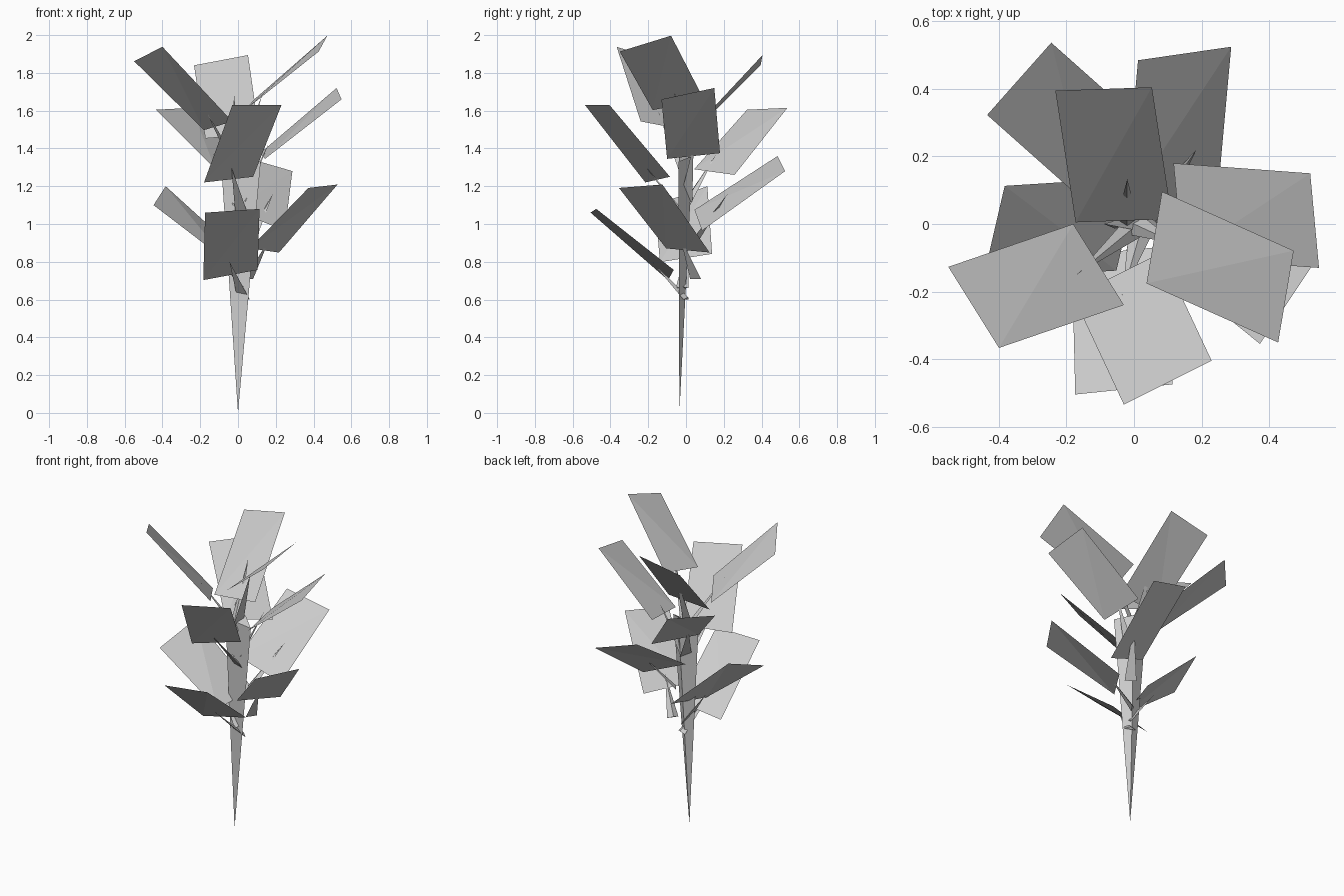
import bpy
from mathutils import Vector

old = bpy.data.objects.get("Cube")
if old:
    bpy.data.objects.remove(old, do_unlink=True)

grey = bpy.data.materials.new("plain grey")
grey.use_nodes = True
colour = (0.6, 0.6, 0.6, 1)
grey.diffuse_color = colour
grey.node_tree.nodes["Principled BSDF"].inputs["Base Color"].default_value = colour


def add_mesh(name, points, faces):
    mesh = bpy.data.meshes.new(name)
    mesh.from_pydata([tuple(p) for p in points], [], faces)
    mesh.materials.append(grey)
    obj = bpy.data.objects.new(name, mesh)
    bpy.context.collection.objects.link(obj)
    return obj


def leaf(name, base, tip, half, twist=0.015):
    """Flat leaf card with a slight twist, creased along one diagonal."""
    base, tip, half = Vector(base), Vector(tip), Vector(half)
    base_half = half - Vector((0, 0, twist))
    corners = [base - base_half, tip - half, tip + half, base + base_half]
    add_mesh(name, corners, [(0, 1, 2), (0, 2, 3)])


def spike(name, base, tip, radius=0.035):
    """Three-sided leaf stalk, wide at the trunk and pointed outside."""
    base, tip = Vector(base), Vector(tip)
    axis = (tip - base).normalized()
    side = axis.cross(Vector((0, 0, 1))).normalized()
    up = side.cross(axis)
    ring = [base + side * radius, base - side * radius, base + up * radius * 0.5]
    add_mesh(name, ring + [tip], [(0, 1, 3), (1, 2, 3), (2, 0, 3), (0, 2, 1)])


# Trunk: thin three-sided wedge that widens upwards from a point
add_mesh("trunk",
         [(0, -0.035, 0), (-0.09, 0, 1.33), (0.12, -0.04, 1.33), (0.03, 0.035, 1.36)],
         [(0, 2, 1), (0, 3, 2), (0, 1, 3), (1, 2, 3)])

# Lower ring of leaves
leaf("front_low_leaf", (-.04, -.08, .73), (-.03, -.49, 1.07), (.144, .015, .01), -.017)
leaf("left_low_leaf", (.14, .01, .86), (.45, -.24, 1.2), (.077, .115, .009), .02)
leaf("right_low_leaf", (-.02, 0, .82), (-.415, -.025, 1.15), (.032, .138, .05), .028)
leaf("back_low_leaf", (.11, .065, 1.02), (.15, .505, 1.32), (.138, .02, -.04))

# Middle ring
leaf("front_mid_leaf", (-.05, -.15, 1.235), (.1, -.47, 1.63), (.13, .065, 0), -.015)
leaf("left_mid_leaf", (.13, .04, 1.36), (.535, .01, 1.69), (-.013, .14, .03))
leaf("back_mid_leaf", (-.025, .15, 1.275), (-.34, .43, 1.61), (.095, .107, .005), .02)

# Top ring
leaf("left_top_leaf", (.06, -.04, 1.63), (.45, -.215, 1.955), (.023, .136, .042))
leaf("right_top_leaf", (-.105, -.12, 1.52), (-.475, -.247, 1.9), (.075, -.12, .038))
leaf("back_top_leaf", (-.03, .01, 1.465), (-.09, .4, 1.867), (.143, .005, .027))

# Stalks that lead from the trunk to the leaves
spike("front_low_stalk", (.03, 0, .6), (-.045, -.18, .8))
spike("left_low_stalk", (.06, .05, .71), (.17, -.03, .93))
spike("right_low_stalk", (.02, -.02, .66), (-.15, .01, .9))
spike("back_low_stalk", (.06, .04, .9), (.185, .22, 1.16))
spike("front_mid_stalk", (.02, -.02, 1.05), (-.035, -.21, 1.3))
spike("left_mid_stalk", (.03, 0, 1.12), (.16, .04, 1.42))
spike("back_mid_stalk", (0, 0, 1.1), (-.13, .16, 1.37))
spike("left_top_stalk", (0, 0, 1.3), (.13, -.06, 1.69))
spike("right_top_stalk", (0, -.01, 1.28), (-.17, -.15, 1.6))
spike("back_top_stalk", (-.02, 0, 1.3), (-.02, .133, 1.68))
